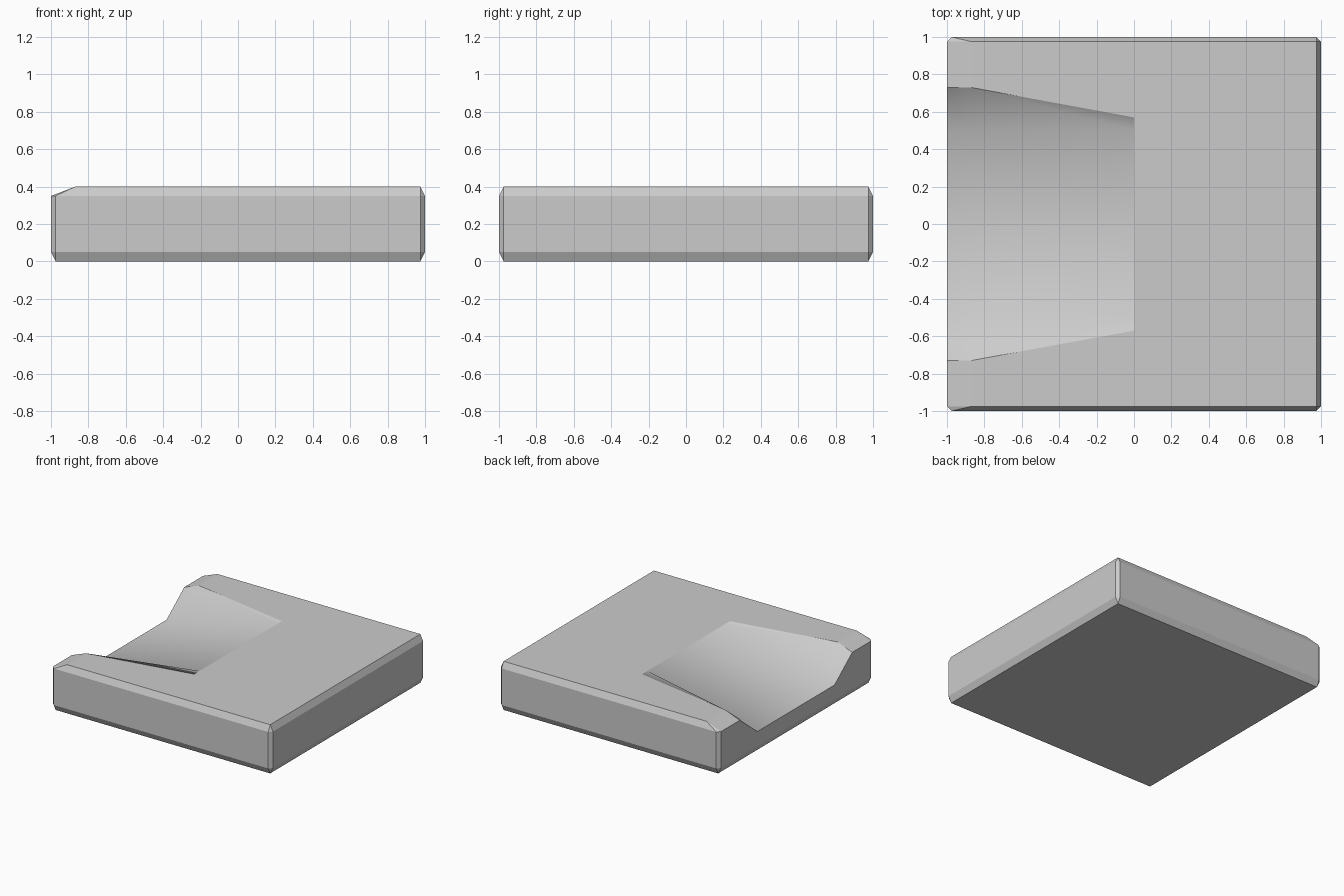
import bpy, bmesh

if "Cube" in bpy.data.objects:
    bpy.data.objects.remove(bpy.data.objects["Cube"])

# Key sizes: outer half size, inset of chamfers, and heights
O, I = 1.0, 0.975
Z0, Z1, Z2, Z3 = 0.0, 0.05, 0.35, 0.40
LX = -0.87                      # where the long lip slope starts
RIM, RIM_END, FLOOR = 0.73, 0.57, 0.50
FZ0, FZ1 = 0.17, 0.22           # ramp floor heights at lip and slope start

bm = bmesh.new()


def face(side, *pts, smooth=False):
    f = bm.faces.new([bm.verts.new((x, y * side, z)) for x, y, z in pts])
    f.smooth = smooth


for s in (1, -1):
    # Underside, long-side wall and its chamfers
    face(s, (-I, 0, Z0), (I, 0, Z0), (I, I, Z0), (-I, I, Z0))
    face(s, (-I, I, Z0), (I, I, Z0), (I, O, Z1), (-I, O, Z1))
    face(s, (-I, O, Z1), (I, O, Z1), (I, O, Z2), (-I, O, Z2))
    face(s, (-I, O, Z2), (I, O, Z2), (I, I, Z3), (LX, I, Z3))
    # Bottom chamfers and vertical corner chamfers at both ends
    for e in (1, -1):
        face(s, (e * I, I, Z0), (e * I, O, Z1), (e * O, I, Z1))
        face(s, (e * I, 0, Z0), (e * I, I, Z0), (e * O, I, Z1), (e * O, 0, Z1))
        face(s, (e * I, O, Z1), (e * O, I, Z1), (e * O, I, Z2), (e * I, O, Z2))
    # Plain end
    face(s, (O, 0, Z1), (O, I, Z1), (O, I, Z2), (O, 0, Z2))
    face(s, (O, 0, Z2), (O, I, Z2), (I, I, Z3), (I, 0, Z3))
    face(s, (O, I, Z2), (I, O, Z2), (I, I, Z3))
    # Notched end and sloped lip
    face(s, (-O, 0, Z1), (-O, I, Z1), (-O, I, Z2), (-O, RIM, Z2),
         (-O, FLOOR, FZ0), (-O, 0, FZ0))
    face(s, (-I, O, Z2), (-O, I, Z2), (LX, I, Z3))
    face(s, (-O, I, Z2), (LX, I, Z3), (LX, RIM, Z3), (-O, RIM, Z2))
    # Top deck: solid half, then strip beside the ramp
    face(s, (0, 0, Z3), (I, 0, Z3), (I, I, Z3), (LX, I, Z3), (LX, RIM, Z3),
         (0, RIM_END, Z3), (0, FLOOR, Z3))
    # Ramp recess: banks and floor, smooth shaded
    face(s, (-O, RIM, Z2), (LX, RIM, Z3), (LX, FLOOR, FZ1), (-O, FLOOR, FZ0), smooth=True)
    face(s, (LX, RIM, Z3), (0, RIM_END, Z3), (0, FLOOR, Z3), (LX, FLOOR, FZ1), smooth=True)
    face(s, (-O, FLOOR, FZ0), (LX, FLOOR, FZ1), (LX, 0, FZ1), (-O, 0, FZ0), smooth=True)
    face(s, (LX, FLOOR, FZ1), (0, FLOOR, Z3), (0, 0, Z3), (LX, 0, FZ1), smooth=True)

bmesh.ops.remove_doubles(bm, verts=bm.verts[:], dist=0.0005)
bmesh.ops.recalc_face_normals(bm, faces=bm.faces[:])

mesh = bpy.data.meshes.new("ramp_tile")
bm.to_mesh(mesh)
bm.free()
tile = bpy.data.objects.new("ramp_tile", mesh)
bpy.context.collection.objects.link(tile)
